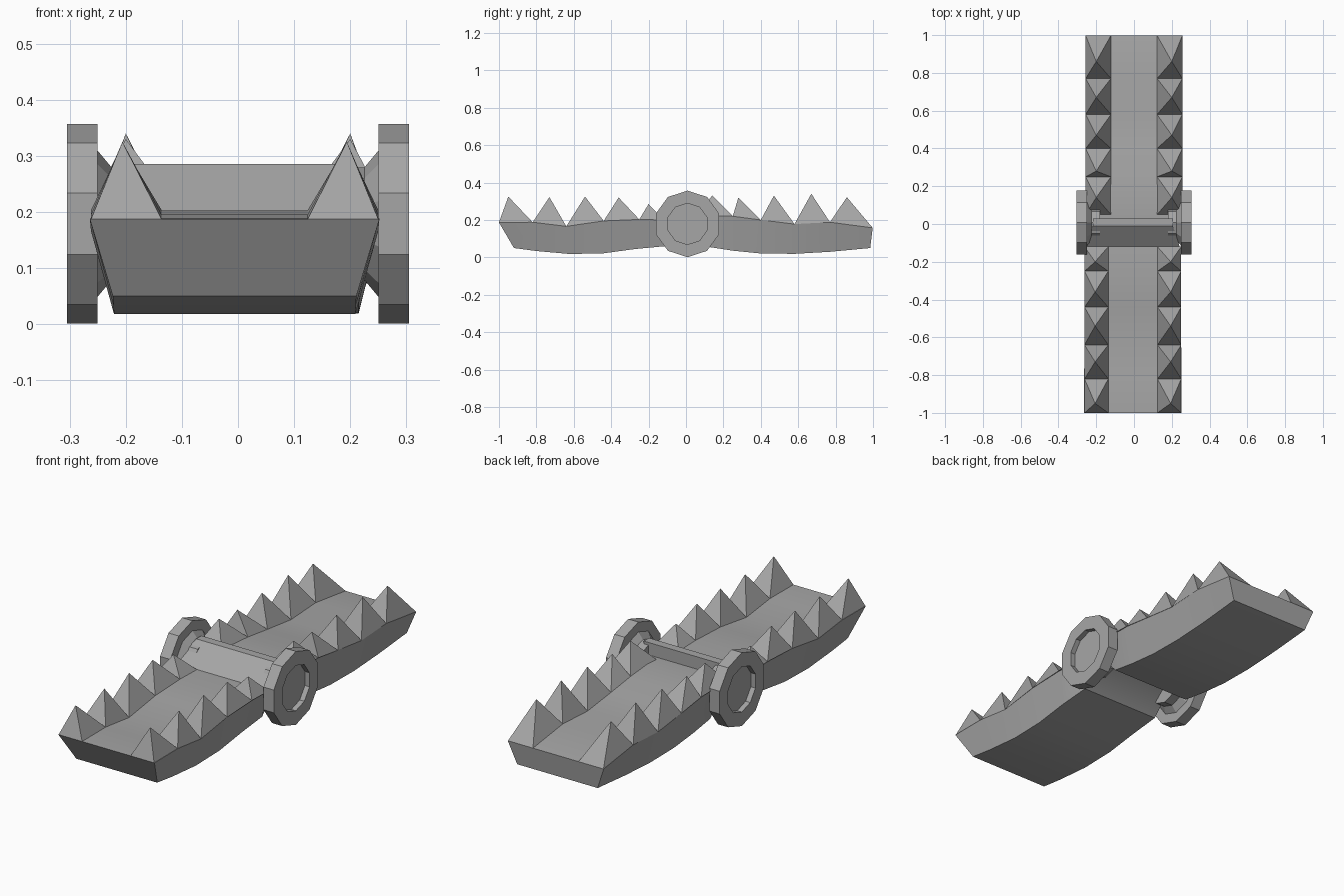
import bpy, bmesh, math
from mathutils import Matrix

if "Cube" in bpy.data.objects:
    bpy.data.objects.remove(bpy.data.objects["Cube"])

steel = bpy.data.materials.new("grey steel")
steel.diffuse_color = (0.38, 0.38, 0.38, 1)
steel.use_nodes = True
steel.node_tree.nodes["Principled BSDF"].inputs["Base Color"].default_value = steel.diffuse_color


def finish(name, bm, smooth=False):
    bmesh.ops.recalc_face_normals(bm, faces=bm.faces)
    me = bpy.data.meshes.new(name)
    bm.to_mesh(me)
    bm.free()
    me.materials.append(steel)
    ob = bpy.data.objects.new(name, me)
    bpy.context.collection.objects.link(ob)
    if smooth:
        bpy.ops.object.select_all(action='DESELECT')
        ob.select_set(True)
        bpy.context.view_layer.objects.active = ob
        bpy.ops.object.shade_smooth_by_angle(angle=math.radians(28))
    return ob


def make_jaw(name, sections, cx):
    """Loft of trapezoid sections: top y, top z, bottom y, bottom z, top and bottom half width."""
    bm = bmesh.new()
    rings = []
    for ty, tz, by, bz, wt, wb in sections:
        pts = [(-wb, by, bz), (wb, by, bz), (wt, ty, tz), (-wt, ty, tz)]
        rings.append([bm.verts.new((x + cx, y, z)) for x, y, z in pts])
    for a, b in zip(rings, rings[1:]):
        for i in range(4):
            j = (i + 1) % 4
            bm.faces.new((a[i], a[j], b[j], b[i]))
    bm.faces.new(rings[0])
    bm.faces.new(rings[-1])
    return finish(name, bm, True)


def make_teeth(name, bounds, tips, cx, inner, outer):
    """Two rows of pyramids; bounds are (y, floor z), tips are (y, z)."""
    bm = bmesh.new()
    for side in (-1, 1):
        for (y0, z0), (y1, z1), (ty, tz) in zip(bounds, bounds[1:], tips):
            base = [bm.verts.new((cx + side * x, y, z)) for x, y, z in
                    ((inner, y0, z0), (outer, y0, z0), (outer, y1, z1), (inner, y1, z1))]
            tip = bm.verts.new((cx + side * 0.2, ty, tz))
            bm.faces.new(base)
            for i in range(4):
                bm.faces.new((base[i], base[(i + 1) % 4], tip))
    return finish(name, bm)


# front jaw, ending in a raised lip over the hinge
make_jaw("front_jaw", [
    (-1.0, .187, -.92, .05, .258, .217), (-.82, .188, -.80, .034, .258, .216),
    (-.64, .166, -.62, .018, .256, .215), (-.44, .195, -.44, .022, .254, .215),
    (-.25, .203, -.27, .045, .252, .215), (-.12, .20, -.11, .06, .248, .213),
    (-.01, .285, -.01, .15, .212, .205), (.03, .285, .03, .16, .212, .205)], -.006)
make_teeth("front_teeth",
           [(-1.0, .187), (-.82, .188), (-.64, .166), (-.44, .195), (-.25, .203), (-.12, .20)],
           [(-.95, .325), (-.73, .322), (-.54, .325), (-.36, .32), (-.2, .285)],
           -.006, .13, .256)

# back jaw
make_jaw("back_jaw", [
    (.03, .225, .03, .15, .215, .205), (.12, .228, .12, .056, .25, .215),
    (.25, .22, .25, .036, .252, .215), (.40, .20, .40, .021, .254, .215),
    (.58, .178, .58, .019, .255, .215), (.77, .188, .77, .03, .256, .215),
    (.998, .158, .985, .05, .257, .216)], 0)
make_teeth("back_teeth",
           [(.05, .225), (.25, .22), (.40, .20), (.58, .178), (.77, .188), (.998, .158)],
           [(.14, .33), (.28, .32), (.47, .33), (.67, .34), (.86, .322)],
           0, .122, .256)


def make_wheel(name, side):
    """Ten sided wheel, recessed on its outer face, with a tapered hub on the inside."""
    bm = bmesh.new()
    profile = [(.18, .10), (.225, .10), (.25, .13), (.25, .178),
               (.305, .178), (.305, .11), (.28, .11)]
    rings = []
    for x, r in profile:
        rings.append([bm.verts.new((side * x, .008 + r * math.sin(i * math.tau / 10),
                                    .179 + r * math.cos(i * math.tau / 10)))
                      for i in range(10)])
    for a, b in zip(rings, rings[1:]):
        for i in range(10):
            j = (i + 1) % 10
            bm.faces.new((a[i], a[j], b[j], b[i]))
    bm.faces.new(rings[0])
    bm.faces.new(rings[-1])
    return finish(name, bm)


# hinge wheels on both sides
make_wheel("left_hinge_wheel", -1)
make_wheel("right_hinge_wheel", 1)
